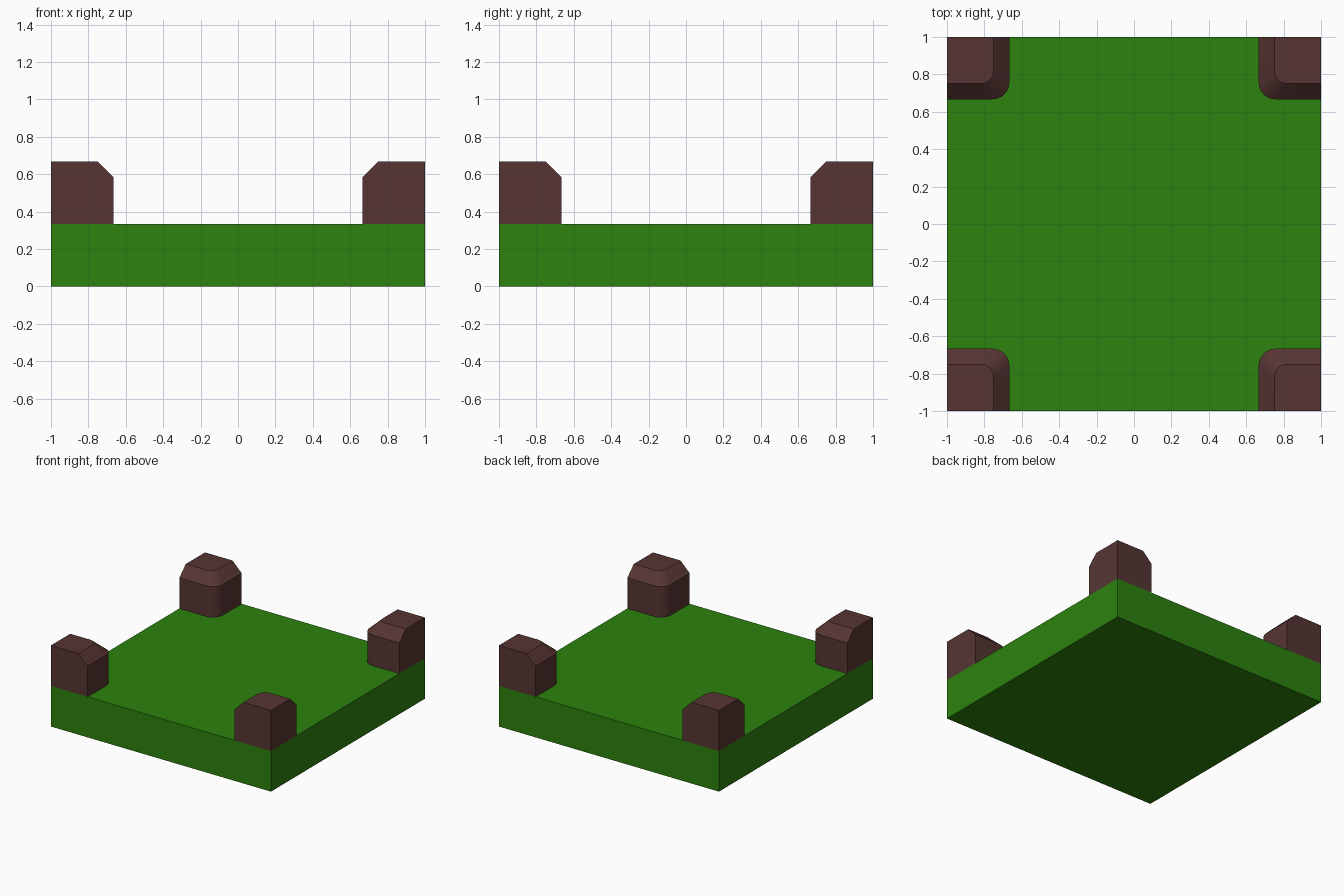
import bpy, bmesh, math

if "Cube" in bpy.data.objects:
    bpy.data.objects.remove(bpy.data.objects["Cube"])

T = 1 / 3          # thickness of the slab and size of the corner blocks


def material(name, color):
    m = bpy.data.materials.new(name)
    m.diffuse_color = (*color, 1)
    m.use_nodes = True
    m.node_tree.nodes["Principled BSDF"].inputs["Base Color"].default_value = m.diffuse_color
    return m


green = material("grass_green", (0.026, 0.223, 0.0044))
brown = material("dark_brown", (0.093, 0.036, 0.033))


def make_object(name, bm, mat):
    bmesh.ops.recalc_face_normals(bm, faces=bm.faces)
    me = bpy.data.meshes.new(name)
    bm.to_mesh(me)
    bm.free()
    me.materials.append(mat)
    ob = bpy.data.objects.new(name, me)
    bpy.context.collection.objects.link(ob)
    return ob


# Square slab
bm = bmesh.new()
bmesh.ops.create_cube(bm, size=1)
for v in bm.verts:
    v.co = (v.co.x * 2, v.co.y * 2, (v.co.z + 0.5) * T)
make_object("base_slab", bm, green)


def block_outline(a, r, steps=6):
    """Square from a to 1 whose inner corner is rounded by r."""
    pts = [(1, 1), (a, 1)]
    for i in range(steps + 1):
        t = math.pi + i / steps * math.pi / 2
        pts.append((a + r + r * math.cos(t), a + r + r * math.sin(t)))
    return pts + [(1, a)]


# Corner blocks: rounded inner corner, chamfered inner top edge
sections = [(2 / 3, 0.09, T), (2 / 3, 0.09, 0.585), (0.75, 0.07, 2 * T)]
corners = {"front_left": (-1, -1), "front_right": (1, -1),
           "back_left": (-1, 1), "back_right": (1, 1)}
for name, (sx, sy) in corners.items():
    bm = bmesh.new()
    rings = [[bm.verts.new((sx * x, sy * y, z)) for x, y in block_outline(a, r)]
             for a, r, z in sections]
    n = len(rings[0])
    for low, high in zip(rings, rings[1:]):
        for i in range(n):
            j = (i + 1) % n
            # the two outer edges share vertical planes, so quads stay flat
            bm.faces.new((low[i], low[j], high[j], high[i]))
    bm.faces.new(rings[0])
    bm.faces.new(rings[-1])
    ob = make_object(name + "_corner_block", bm, brown)
    bpy.ops.object.select_all(action='DESELECT')
    ob.select_set(True)
    bpy.context.view_layer.objects.active = ob
    bpy.ops.object.shade_smooth_by_angle(angle=math.radians(30))
